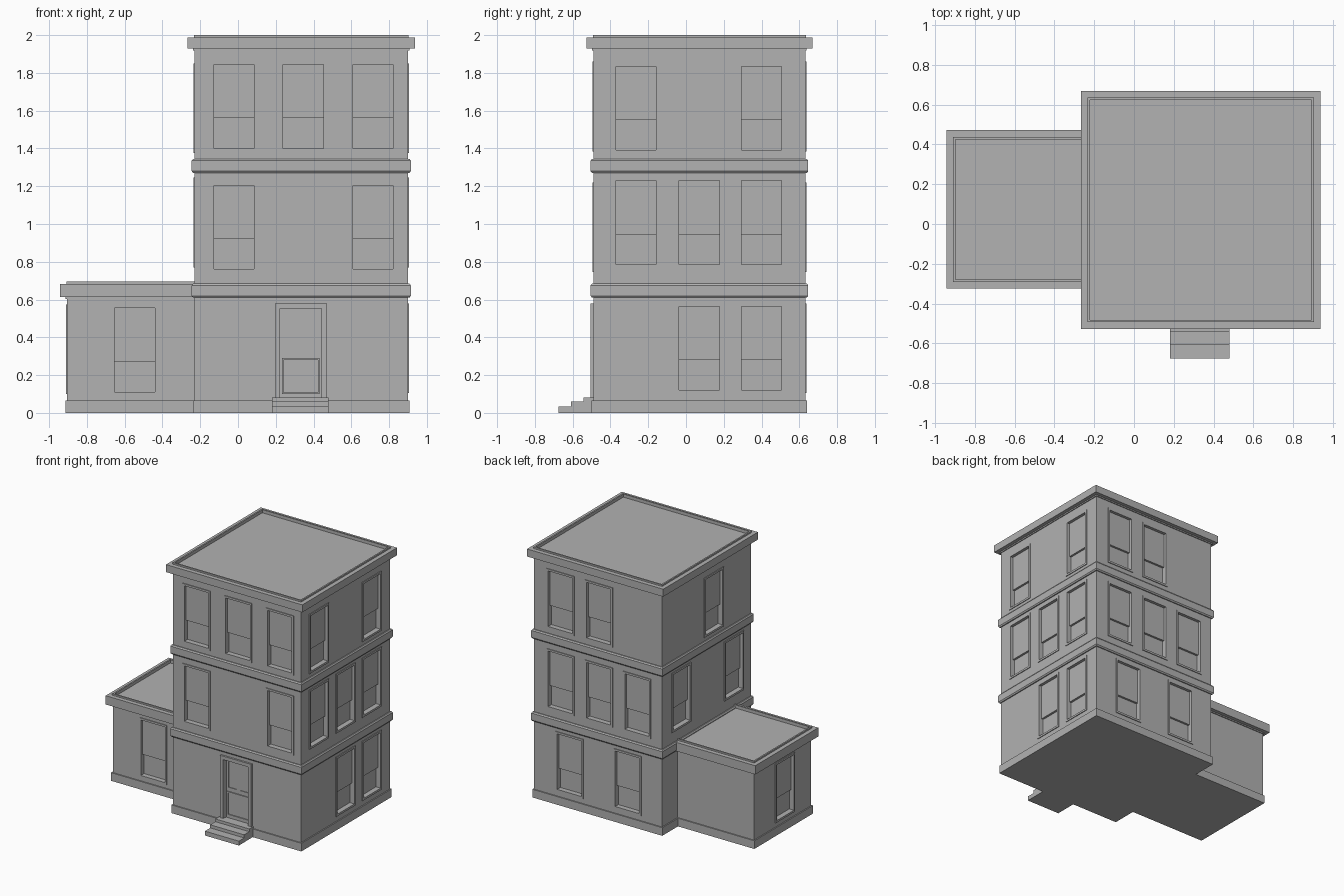
import bpy, bmesh
from math import radians
from mathutils import Matrix, Vector

old = bpy.data.objects.get("Cube")
if old:
    bpy.data.objects.remove(old, do_unlink=True)

grey = bpy.data.materials.new("plain grey")
grey.use_nodes = True
tone = (0.445, 0.445, 0.445, 1)
grey.diffuse_color = tone
grey.node_tree.nodes["Principled BSDF"].inputs["Base Color"].default_value = tone


def finish(bm, name):
    bmesh.ops.recalc_face_normals(bm, faces=bm.faces[:])
    mesh = bpy.data.meshes.new(name)
    bm.to_mesh(mesh)
    bm.free()
    mesh.materials.append(grey)
    return mesh


def place(name, mesh, matrix=Matrix()):
    ob = bpy.data.objects.new(name, mesh)
    ob.matrix_world = matrix
    bpy.context.scene.collection.objects.link(ob)
    return ob


def box(bm, x0, x1, y0, y1, z0, z1, matrix=Matrix()):
    size = Matrix.Diagonal((x1 - x0, y1 - y0, z1 - z0, 1))
    mid = Matrix.Translation(((x0 + x1) / 2, (y0 + y1) / 2, (z0 + z1) / 2))
    bmesh.ops.create_cube(bm, size=1, matrix=matrix @ mid @ size)


def ring(bm, x0, x1, z0, z1, t, y0, y1):
    """Upright rectangular frame of width t, between depths y0 and y1."""
    loops = []
    for inset, y in ((0, y1), (0, y0), (t, y0), (t, y1)):
        a, b, c, d = x0 + inset, x1 - inset, z0 + inset, z1 - inset
        loops.append([bm.verts.new((x, y, z)) for x, z in ((a, c), (b, c), (b, d), (a, d))])
    for k in range(4):
        p, q = loops[k], loops[(k + 1) % 4]
        for i in range(4):
            j = (i + 1) % 4
            bm.faces.new((p[i], p[j], q[j], q[i]))


def loft(name, rect, profile):
    """Rectangular solid: rect (x0, x1, y0, y1) swept through (inset, z) steps."""
    x0, x1, y0, y1 = rect
    bm = bmesh.new()
    loops = []
    for s, z in profile:
        corners = ((x0 + s, y0 + s), (x1 - s, y0 + s), (x1 - s, y1 - s), (x0 + s, y1 - s))
        loops.append([bm.verts.new((x, y, z)) for x, y in corners])
    for p, q in zip(loops, loops[1:]):
        for i in range(4):
            j = (i + 1) % 4
            bm.faces.new((p[i], p[j], q[j], q[i]))
    bm.faces.new(loops[0])
    bm.faces.new(loops[-1])
    return place(name, finish(bm, name))


def grow(rect, d):
    return rect[0] - d, rect[1] + d, rect[2] - d, rect[3] + d


TOWER = (-0.23, 0.9, -0.49, 0.632)
WING = (-0.905, -0.15, -0.288, 0.434)

# Solid walls and plinths
tower = loft("tower_walls", TOWER, [(0, 0.01), (0, 1.95)])
wing = loft("wing_walls", WING, [(0, 0.01), (0, 0.63)])
for name, rect in (("tower", TOWER), ("wing", WING)):
    loft(name + "_plinth", grow(rect, 0.009), [(0, 0), (0, 0.065)])

# Belt courses with softened edges
for name, z in (("lower_belt", 0.61), ("upper_belt", 1.27)):
    loft(name, grow(TOWER, 0.015),
         [(0.007, z), (0, z + 0.01), (0, z + 0.065), (0.007, z + 0.075)])

# Cornices: underside lip, overhang, raised rim and sunken roof
for name, rect, top, tall in (("tower_cornice", TOWER, 2.0, 0.06), ("wing_cornice", WING, 0.695, 0.07)):
    shelf = top - 0.012
    low = shelf - tall
    loft(name, grow(rect, 0.037),
         [(0.03, low - 0.01), (0.03, low), (0, low), (0, shelf), (0.034, shelf),
          (0.034, top), (0.046, top), (0.046, top - 0.025)])

# Sash window: frame, forward upper sash, deeper lower sash
W, H, SASH = 0.245, 0.475, 0.175
bm = bmesh.new()
ring(bm, -W / 2, W / 2, 0, H, 0.016, -0.006, 0.05)
inner = W / 2 - 0.014
box(bm, -inner, inner, 0.018, 0.05, SASH, H - 0.014)
box(bm, -inner, inner, 0.035, 0.05, 0.014, SASH)
window = finish(bm, "sash_window")

X0, X1, Y0, Y1 = TOWER
SIDES = {"front": (0, Y0), "right": (90, X1), "back": (180, Y1), "left": (-90, X0)}
# Side, sill height, positions along the wall
rows = [
    ("front", 1.385, (-0.021, 0.345, 0.715)),
    ("front", 0.745, (-0.021, 0.715)),
    ("right", 1.375, (-0.265, 0.4)),
    ("right", 0.77, (-0.265, 0.07, 0.4)),
    ("right", 0.105, (0.07, 0.4)),
    ("back", 1.385, (0.665, 0.325)),
    ("back", 0.745, (0.665, 0.325, -0.012)),
    ("back", 0.105, (0.585, 0.073)),
    ("left", 1.375, (-0.02,)),
    ("left", 0.77, (0.39, -0.275)),
]
spots = []
for side, sill, along in rows:
    turn, wall = SIDES[side]
    for a in along:
        at = (a, wall, sill) if side in ("front", "back") else (wall, a, sill)
        spots.append((side, turn, at, tower))
spots.append(("wing_front", 0, (-0.547, WING[2], 0.095), wing))
spots.append(("wing_left", -90, (WING[0], 0.045, 0.1), wing))

openings = {tower: bmesh.new(), wing: bmesh.new()}
for n, (side, turn, at, body) in enumerate(spots):
    m = Matrix.Translation(Vector(at)) @ Matrix.Rotation(radians(turn), 4, "Z")
    place(f"{side}_window_{n + 1}", window, m)
    g = 0.008
    box(openings[body], g - W / 2, W / 2 - g, -0.05, 0.045, g, H - g, m)

# Doorway opening, then cut all openings out of the walls
DX0, DX1, DZ0, DZ1 = 0.195, 0.47, 0.075, 0.58
box(openings[tower], DX0 + 0.012, DX1 - 0.012, Y0 - 0.05, Y0 + 0.045, DZ0, DZ1 - 0.012)
for body, cut in openings.items():
    cutter = place("opening_cutter", finish(cut, "opening_cutter"))
    cutter.hide_render = True
    mod = body.modifiers.new("openings", "BOOLEAN")
    mod.operation, mod.solver, mod.object = "DIFFERENCE", "EXACT", cutter
    bpy.context.view_layer.objects.active = body
    bpy.ops.object.modifier_apply(modifier=mod.name)
    bpy.data.objects.remove(cutter, do_unlink=True)

# Door casing
bm = bmesh.new()
ring(bm, DX0, DX1, DZ0 - 0.025, DZ1, 0.028, Y0 - 0.015, Y0 + 0.05)
place("door_frame", finish(bm, "door_frame"))

# Door leaf with two upper lights and a raised lower panel
bm = bmesh.new()
leaf = Y0 + 0.025
box(bm, DX0 + 0.02, DX1 - 0.02, leaf, leaf + 0.025, DZ0, DZ1 - 0.02)
for x in (0.24, 0.34):
    ring(bm, x, x + 0.083, 0.32, 0.54, 0.005, leaf - 0.005, leaf + 0.005)
ring(bm, 0.233, 0.432, 0.1, 0.29, 0.009, leaf - 0.008, leaf + 0.005)
place("door", finish(bm, "door"))

# Entrance steps
for n, (front, z) in enumerate(((-0.675, 0.035), (-0.608, 0.06), (-0.543, 0.082))):
    loft(f"step_{n + 1}", (0.18, 0.48, front, Y0 + 0.01), [(0, 0), (0, z)])
